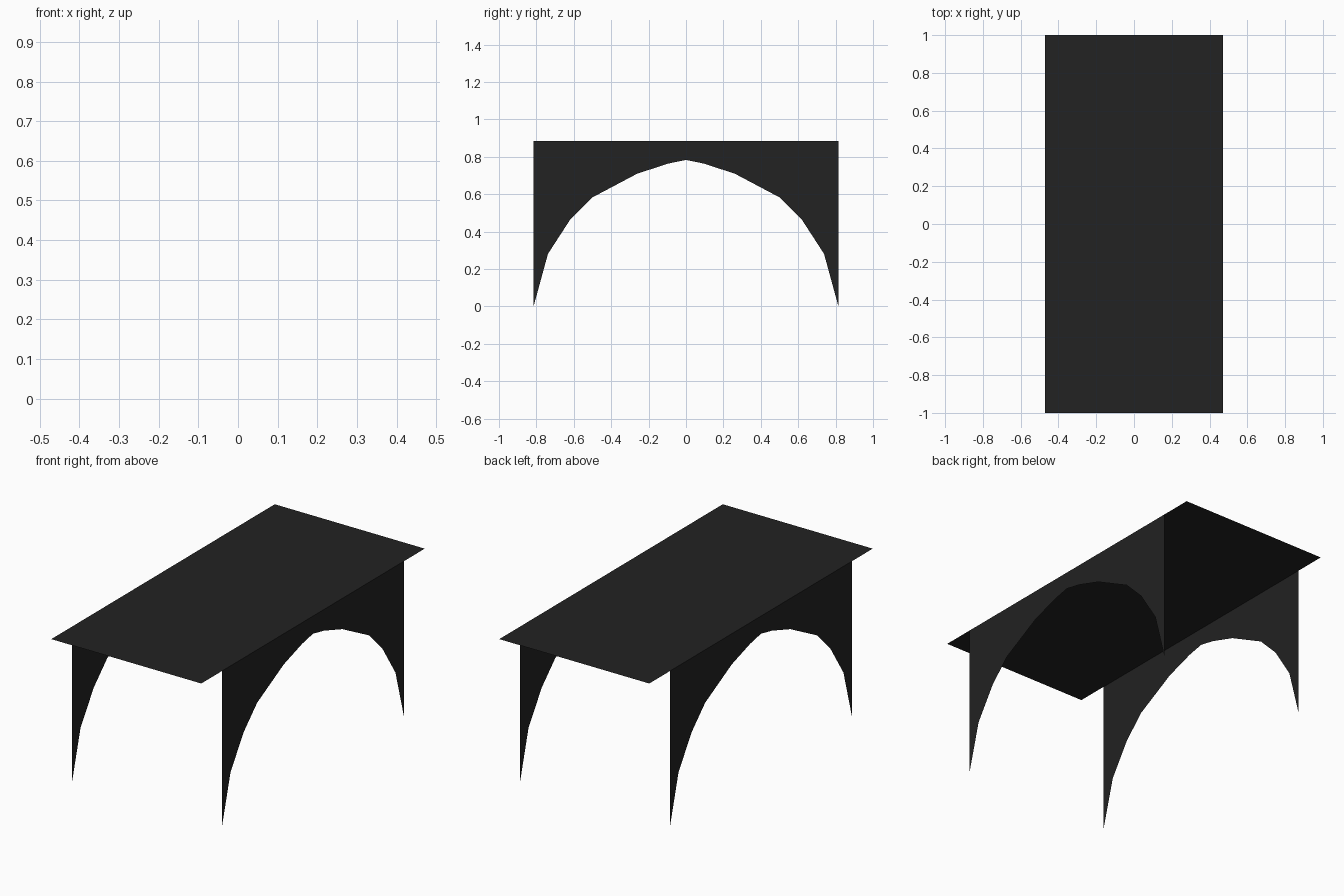
import bpy

if "Cube" in bpy.data.objects:
    bpy.data.objects.remove(bpy.data.objects["Cube"])

HALF_W, HALF_L, TOP_Z = 0.47, 1.0, 0.883

black = bpy.data.materials.new("matte black")
black.diffuse_color = (0.016, 0.016, 0.016, 1)
black.use_nodes = True
black.node_tree.nodes["Principled BSDF"].inputs["Base Color"].default_value = black.diffuse_color


def sheet(name, verts, faces):
    """Make a single thin sheet object."""
    mesh = bpy.data.meshes.new(name)
    mesh.from_pydata(verts, [], faces)
    mesh.materials.append(black)
    obj = bpy.data.objects.new(name, mesh)
    bpy.context.collection.objects.link(obj)
    return obj


# Table top: one flat sheet overhanging the legs at both ends
sheet("table_top",
      [(-HALF_W, -HALF_L, TOP_Z), (HALF_W, -HALF_L, TOP_Z),
       (HALF_W, HALF_L, TOP_Z), (-HALF_W, HALF_L, TOP_Z)],
      [(0, 1, 2, 3)])

# Arch profile (y, z): half of it, mirrored about the crown
half = [(-0.815, 0), (-0.738, 0.281), (-0.62, 0.463), (-0.50, 0.583),
        (-0.262, 0.709), (-0.098, 0.763)]
arch = half + [(0, 0.783)] + [(-y, z) for y, z in reversed(half)]

# Arched side panels: strips from the arch up to the table top
n = len(arch)
for name, side in (("left_arch_panel", -1), ("right_arch_panel", 1)):
    x = side * HALF_W
    verts = [(x, y, z) for y, z in arch] + [(x, y, TOP_Z) for y, _ in arch]
    faces = [(i, i + 1, n + i + 1, n + i)[::side] for i in range(n - 1)]
    sheet(name, verts, faces)
